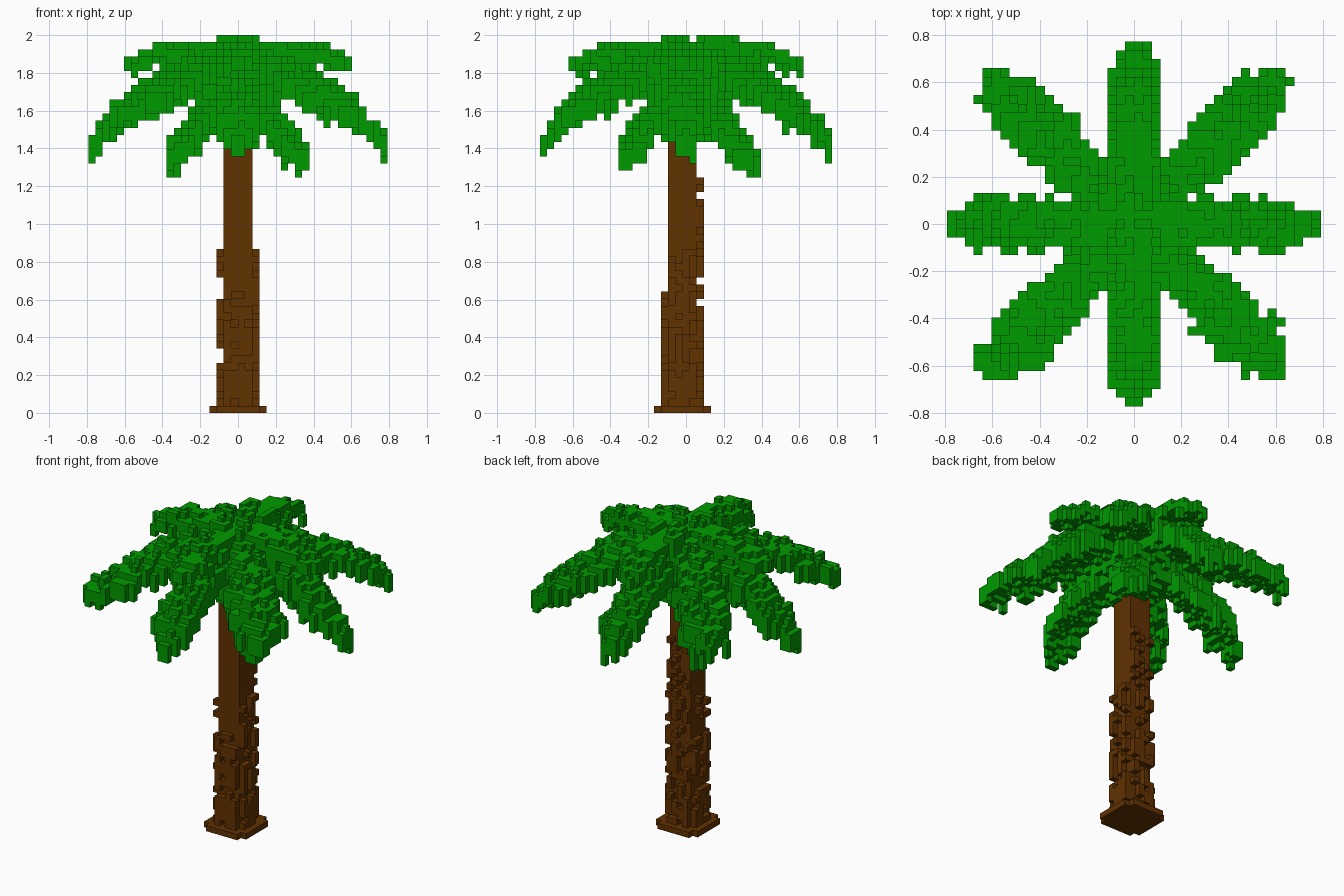
import bpy, bmesh, math, random

if "Cube" in bpy.data.objects:
    bpy.data.objects.remove(bpy.data.objects["Cube"])

random.seed(4)
V = 2 / 53                      # voxel edge length


def material(name, rgb):
    m = bpy.data.materials.new(name)
    m.diffuse_color = (*rgb, 1)
    m.use_nodes = True
    m.node_tree.nodes["Principled BSDF"].inputs["Base Color"].default_value = m.diffuse_color
    return m


def center(c):
    """World centre of a voxel (x grid is even, y grid is odd)."""
    return (c[0] + 0.5) * V, c[1] * V, (c[2] + 0.5) * V


def interp(path, s):
    for (a, za), (b, zb) in zip(path, path[1:]):
        if s <= b:
            return za + (zb - za) * (s - a) / (b - a)
    return path[-1][1]


DIRS = [((1, 0, 0), [(1, 0, 0), (1, 1, 0), (1, 1, 1), (1, 0, 1)]),
        ((-1, 0, 0), [(0, 0, 0), (0, 0, 1), (0, 1, 1), (0, 1, 0)]),
        ((0, 1, 0), [(0, 1, 0), (0, 1, 1), (1, 1, 1), (1, 1, 0)]),
        ((0, -1, 0), [(0, 0, 0), (1, 0, 0), (1, 0, 1), (0, 0, 1)]),
        ((0, 0, 1), [(0, 0, 1), (1, 0, 1), (1, 1, 1), (0, 1, 1)]),
        ((0, 0, -1), [(0, 0, 0), (0, 1, 0), (1, 1, 0), (1, 0, 0)])]


def voxel_object(name, cells, mat, solid):
    """Mesh of all cube faces not covered by another solid voxel."""
    bm = bmesh.new()
    verts = {}
    for c in sorted(cells):
        for d, corners in DIRS:
            if (c[0] + d[0], c[1] + d[1], c[2] + d[2]) in solid:
                continue
            loop = []
            for k in corners:
                p = (c[0] + k[0], c[1] + k[1], c[2] + k[2])
                if p not in verts:
                    verts[p] = bm.verts.new((p[0] * V, (p[1] - 0.5) * V, p[2] * V))
                loop.append(verts[p])
            bm.faces.new(loop)
    me = bpy.data.meshes.new(name)
    bm.to_mesh(me)
    bm.free()
    me.materials.append(mat)
    ob = bpy.data.objects.new(name, me)
    bpy.context.collection.objects.link(ob)


# Trunk: tapering column with rough bark flakes and a flared foot
trunk = set()
for k in range(42):
    for i in range(-4, 4):
        for j in range(-4, 4):
            x, y = abs(i + 0.5), abs(j + 0.5)
            if k == 0:
                keep = x + y < 6.5
            elif x < 2 and y < 2:
                keep = True
            else:
                chance = 0.8 if k < 6 else 0.5 if k < 14 else 0.3
                keep = math.hypot(x, y) < 3.2 and random.random() < chance
                if k > 22 and x > 2 or k > 16 and j < -2 or k > 32 and y > 2:
                    keep = False
                if (i, j, k - 1) in trunk and k > 1 and random.random() < 0.3 and x < 2 and k < 16:
                    keep = True
            if keep:
                trunk.add((i, j, k))

# Crown core
leaves = set()
grid = [(i, j, k) for i in range(-21, 21) for j in range(-20, 21) for k in range(33, 53)]
for c in grid:
    x, y, z = center(c)
    if (math.hypot(x, y) / 0.24) ** 2 + ((z - 1.72) / 0.25) ** 2 < 1 + random.uniform(-.15, .15):
        leaves.add(c)


def frond(angle, path, half, thick, droop, root=0.6):
    """Arching leaf along path (distance, height), sagging to its ragged edges."""
    ca, sa = math.cos(angle), math.sin(angle)
    length = path[-1][0]
    ragged = {}
    for c in grid:
        x, y, z = center(c)
        s, t = x * ca + y * sa, abs(y * ca - x * sa)
        if s < 0 or s > length:
            continue
        key = c[:2]
        if key not in ragged:
            ragged[key] = (random.uniform(-.03, .01), random.uniform(-.025, .025))
        f = s / length
        w = half * min(1, root + f * 1.2) * min(1, 0.3 + (1 - f) * 4) + ragged[key][0]
        if t > max(w, 0.022):
            continue
        mid = interp(path, s) - droop * (t / half) ** 2 + ragged[key][1]
        if abs(z - mid) < thick / 2:
            leaves.add(c)


UPPER = [(0, 1.94), (.2, 1.93), (.43, 1.91), (.52, 1.87), (.62, 1.83)]
LONG = [(0, 1.85), (.2, 1.82), (.4, 1.75), (.5, 1.70), (.6, 1.62), (.7, 1.51), (.79, 1.39)]
DIAGONAL = [(0, 1.87), (.3, 1.83), (.5, 1.77), (.7, 1.68), (.91, 1.55)]
LOWER = [(0, 1.72), (.15, 1.65), (.3, 1.53), (.42, 1.41), (.52, 1.31)]

# Four short top fronds, four long ones, four wide diagonals, four hanging ones
for n in range(4):
    a = n * math.pi / 2
    frond(a, UPPER, 0.11, 0.075, 0.04)
    frond(a, LONG, 0.12, 0.13, 0.06)
    frond(a + math.pi / 4, DIAGONAL, 0.145, 0.11, 0.06, 0.35)
    frond(a + math.pi / 4, LOWER, 0.10, 0.12, 0.03)

# Ragged raised top, mostly over the rear top frond
leaves = {c for c in leaves if c[2] < 52}
for c in grid:
    x, y, z = center(c)
    if c[2] == 52 and abs(x) < 0.11 and -0.14 < y < 0.29 and random.random() < 0.5:
        leaves.add(c)
        leaves.add((c[0], c[1], 51))

leaves -= trunk
solid = leaves | trunk
voxel_object("trunk", trunk, material("bark brown", (0.12, 0.032, 0.0)), solid)
voxel_object("palm_fronds", leaves, material("leaf green", (0.0, 0.33, 0.0)), solid)
